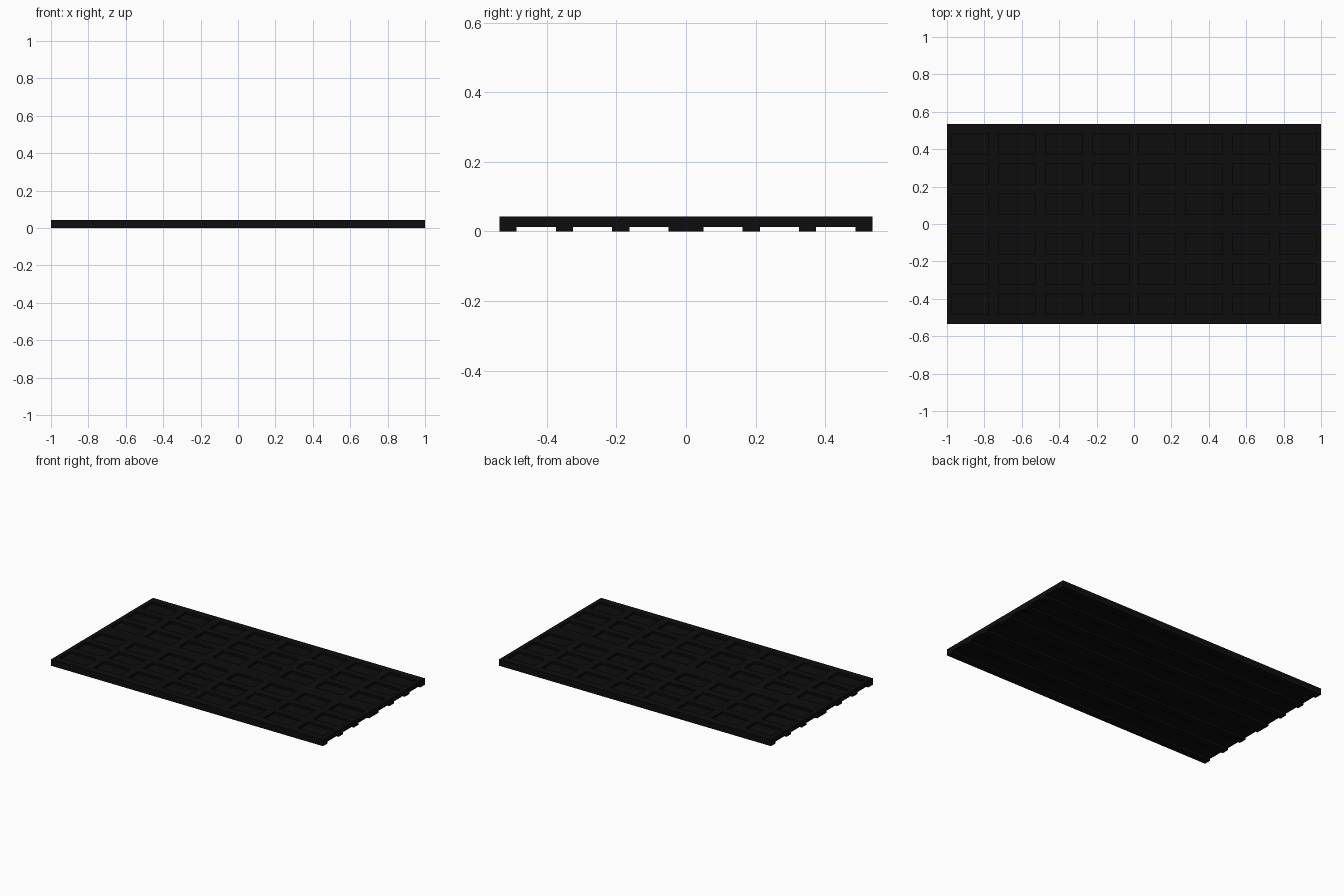
import bpy, bmesh
from mathutils import Matrix, Vector

if "Cube" in bpy.data.objects:
    bpy.data.objects.remove(bpy.data.objects["Cube"])

HALF_X, HALF_Y, TOP, GROOVE = 1.0, 0.535, 0.043, 0.013
POCKET_FLOOR = 0.029
# y ranges of the underside grooves, one side of the centre line
HALF_ROWS = [(0.05, 0.162), (0.212, 0.325), (0.373, 0.487)]
ROWS = [(-b, -a) for a, b in reversed(HALF_ROWS)] + HALF_ROWS

black = bpy.data.materials.new("black_plastic")
black.diffuse_color = (0.004, 0.004, 0.004, 1)
black.use_nodes = True
black.node_tree.nodes["Principled BSDF"].inputs["Base Color"].default_value = black.diffuse_color


def make_object(name, bm):
    bmesh.ops.recalc_face_normals(bm, faces=bm.faces[:])
    mesh = bpy.data.meshes.new(name)
    bm.to_mesh(mesh)
    bm.free()
    obj = bpy.data.objects.new(name, mesh)
    bpy.context.collection.objects.link(obj)
    return obj


def add_box(bm, x, y, z):
    centre = Vector([(a + b) / 2 for a, b in (x, y, z)])
    size = [b - a for a, b in (x, y, z)]
    bmesh.ops.create_cube(bm, size=1, matrix=Matrix.Translation(centre) @ Matrix.Diagonal((*size, 1)))


# Panel: grooved cross-section with runners, extruded along x
profile = [(-HALF_Y, TOP), (-HALF_Y, 0)]
for a, b in ROWS:
    profile += [(a, 0), (a, GROOVE), (b, GROOVE), (b, 0)]
profile += [(HALF_Y, 0), (HALF_Y, TOP)]
bm = bmesh.new()
section = bm.faces.new([bm.verts.new((-HALF_X, y, z)) for y, z in profile])
extruded = bmesh.ops.extrude_face_region(bm, geom=[section], use_keep_orig=True)
bmesh.ops.translate(bm, vec=(2 * HALF_X, 0, 0),
                    verts=[v for v in extruded["geom"] if isinstance(v, bmesh.types.BMVert)])
panel = make_object("ribbed_panel", bm)
panel.data.materials.append(black)

# Pockets: grid of shallow recesses in the top
bm = bmesh.new()
for i in range(8):
    x = -0.875 + 0.25 * i
    for row in ROWS:
        add_box(bm, (x - 0.097, x + 0.097), (row[0] + 0.002, row[1] - 0.002), (POCKET_FLOOR, TOP + 0.02))
cutter = make_object("pocket_cutter", bm)
cutter.hide_render = True

cut = panel.modifiers.new("pockets", "BOOLEAN")
cut.operation = "DIFFERENCE"
cut.solver = "EXACT"
cut.object = cutter
bpy.context.view_layer.objects.active = panel
bpy.ops.object.modifier_apply(modifier=cut.name)
bpy.data.objects.remove(cutter)
